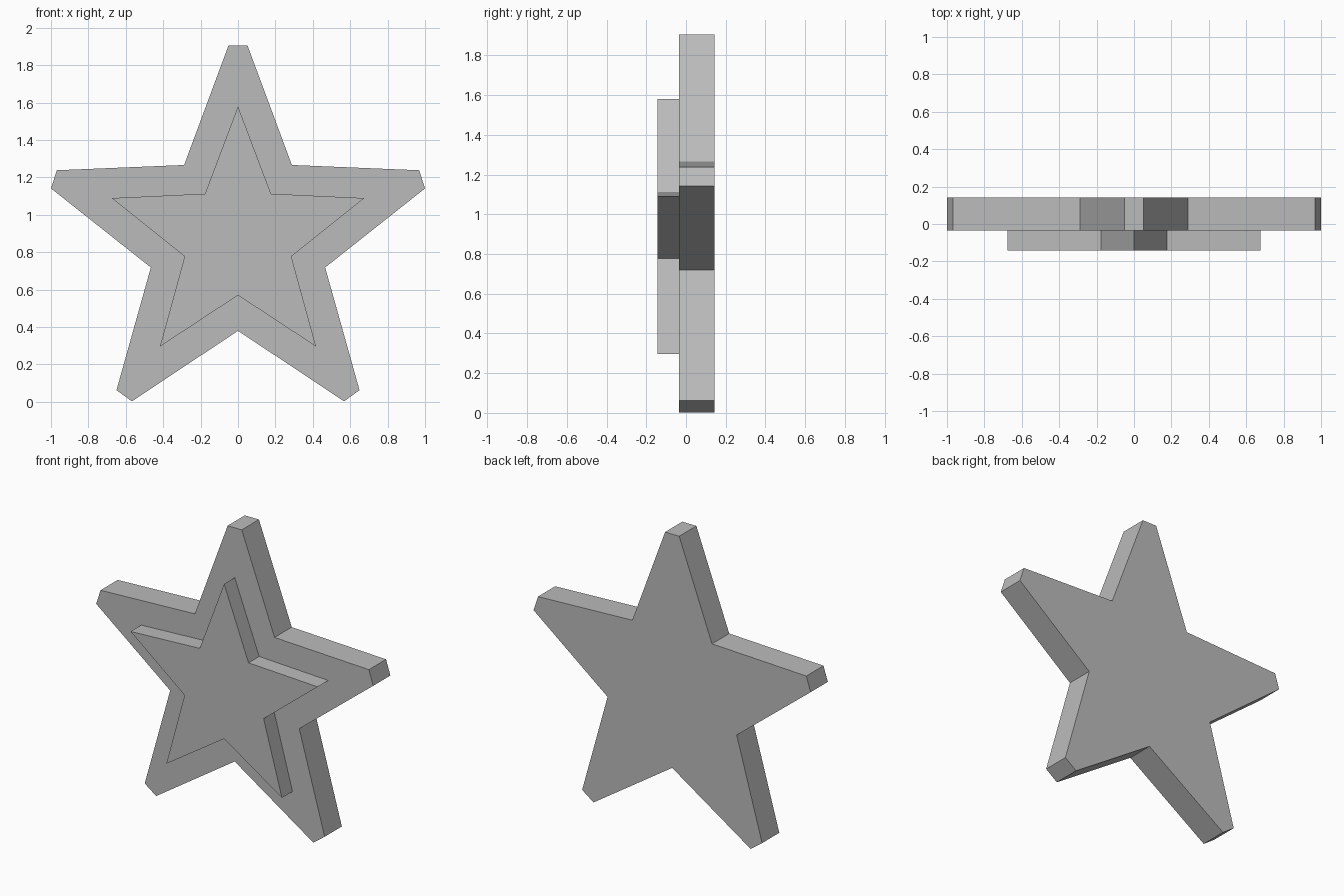
import bpy, bmesh, math

if "Cube" in bpy.data.objects:
    bpy.data.objects.remove(bpy.data.objects["Cube"])

CENTRE_Z = 0.87

grey = bpy.data.materials.new("grey")
grey.diffuse_color = (0.5, 0.5, 0.5, 1)
grey.use_nodes = True
grey.node_tree.nodes["Principled BSDF"].inputs["Base Color"].default_value = grey.diffuse_color


def star(name, tip, valley, half_width, y_front, y_back):
    """Extruded five-pointed star; half_width > 0 cuts the tips off square."""
    outline = []
    for i in range(5):
        a = math.radians(72 * i)
        s, c = math.sin(a), math.cos(a)
        # tip corners, offset sideways from the arm's axis
        for w in ((-half_width, half_width) if half_width else (0,)):
            outline.append((tip * s + w * c, tip * c - w * s))
        b = a + math.radians(36)
        outline.append((valley * math.sin(b), valley * math.cos(b)))

    bm = bmesh.new()
    face = bm.faces.new([bm.verts.new((x, y_front, CENTRE_Z + z)) for x, z in outline])
    ext = bmesh.ops.extrude_face_region(bm, geom=[face], use_keep_orig=True)
    moved = [v for v in ext["geom"] if isinstance(v, bmesh.types.BMVert)]
    bmesh.ops.translate(bm, verts=moved, vec=(0, y_back - y_front, 0))
    bmesh.ops.recalc_face_normals(bm, faces=bm.faces[:])
    mesh = bpy.data.meshes.new(name)
    bm.to_mesh(mesh)
    bm.free()
    mesh.materials.append(grey)
    obj = bpy.data.objects.new(name, mesh)
    bpy.context.collection.objects.link(obj)
    return obj


# Large blunt-tipped star with a smaller sharp star raised on its front
star("base_star", 1.035, 0.49, 0.051, -0.034, 0.143)
star("raised_star", 0.71, 0.30, 0, -0.143, -0.034)
